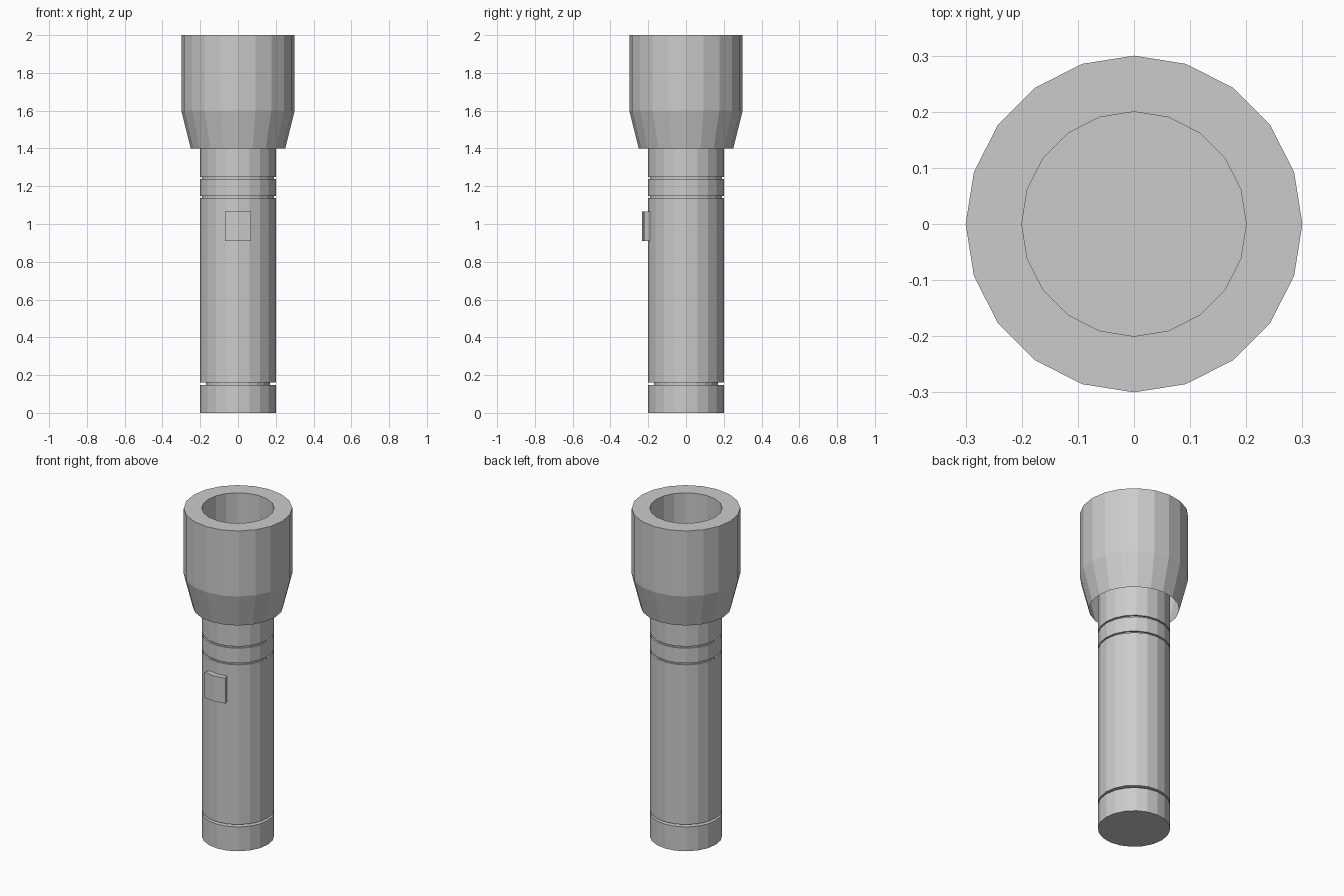
import bpy, bmesh
from math import sin, cos, radians, pi

if "Cube" in bpy.data.objects:
    bpy.data.objects.remove(bpy.data.objects["Cube"])

SIDES = 20


def make_object(name, bm, fix_normals=True):
    if fix_normals:
        bmesh.ops.recalc_face_normals(bm, faces=bm.faces)
    mesh = bpy.data.meshes.new(name)
    bm.to_mesh(mesh)
    bm.free()
    obj = bpy.data.objects.new(name, mesh)
    bpy.context.collection.objects.link(obj)
    return obj


def lathe(name, profile, cap_start=False, cap_end=False):
    """Turn an (r, z) profile around z with flat facets."""
    bm = bmesh.new()
    rings = [[bm.verts.new((r * cos(2 * pi * i / SIDES), r * sin(2 * pi * i / SIDES), z))
              for i in range(SIDES)] for r, z in profile]
    for a, b in zip(rings, rings[1:]):
        for i in range(SIDES):
            j = (i + 1) % SIDES
            bm.faces.new((a[i], a[j], b[j], b[i]))
    if cap_start:
        bm.faces.new(rings[0][::-1])
    if cap_end:
        bm.faces.new(rings[-1])
    return make_object(name, bm, cap_start or cap_end)


# Barrel: tail cap groove, two neck grooves, top closed inside the head
barrel = [(0.2, 0)]
for z, depth, half in ((0.155, 0.03, 0.007), (1.142, 0.01, 0.005), (1.243, 0.01, 0.005)):
    barrel += [(0.2, z - half), (0.2 - depth, z - half),
               (0.2 - depth, z + half), (0.2, z + half)]
barrel.append((0.2, 1.6))
lathe("barrel", barrel, cap_start=True, cap_end=True)

# Head: flared shell, flat rim, straight bore down to the barrel top
lathe("head", [(0.25, 1.4), (0.3, 1.6), (0.3, 2.0), (0.2, 2.0), (0.2, 1.6)])

# Switch: two barrel facets raised on the front
bm = bmesh.new()
columns = []
for deg in (-17.5, 0, 17.5):
    a = radians(deg)
    columns.append([bm.verts.new((r * sin(a), -r * cos(a), z))
                    for r, z in ((0.195, 0.91), (0.232, 0.91), (0.232, 1.065), (0.195, 1.065))])
for a, b in zip(columns, columns[1:]):
    for i in range(4):
        j = (i + 1) % 4
        bm.faces.new((a[i], a[j], b[j], b[i]))
bm.faces.new(columns[0])
bm.faces.new(columns[-1])
make_object("switch", bm)
